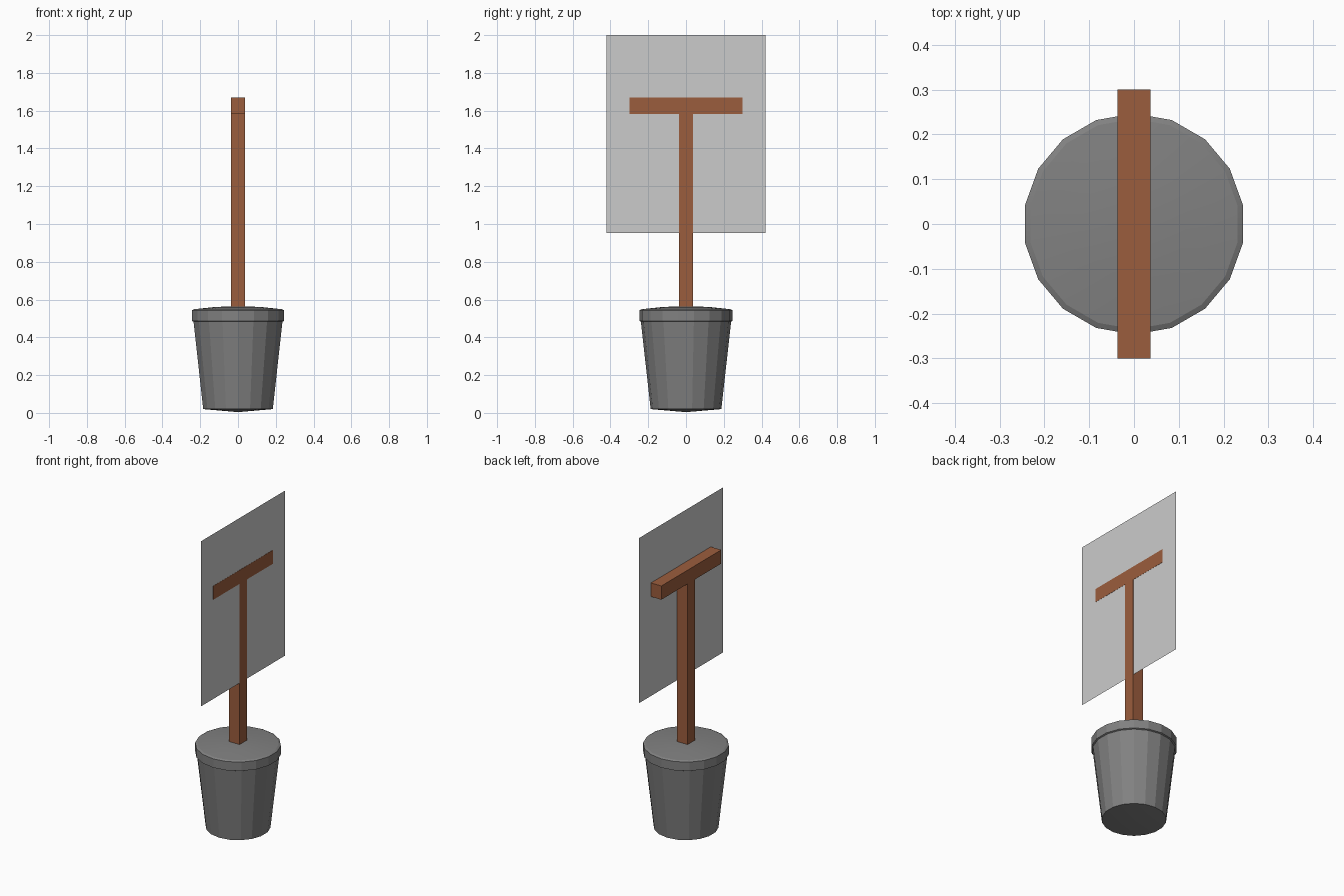
import bpy
import math

cube = bpy.data.objects.get("Cube")
if cube:
    bpy.data.objects.remove(cube, do_unlink=True)


def material(name, color):
    mat = bpy.data.materials.new(name)
    mat.use_nodes = True
    mat.diffuse_color = (*color, 1)
    mat.node_tree.nodes["Principled BSDF"].inputs["Base Color"].default_value = (*color, 1)
    return mat


wood = material("brown wood", (0.33, 0.11, 0.047))
metal = material("grey metal", (0.22, 0.22, 0.22))
board = material("pale grey board", (0.6, 0.6, 0.6))


def add_object(name, verts, faces, mat):
    mesh = bpy.data.meshes.new(name)
    mesh.from_pydata(verts, [], faces)
    mesh.materials.append(mat)
    obj = bpy.data.objects.new(name, mesh)
    bpy.context.collection.objects.link(obj)
    return obj


def box(name, half_x, half_y, bottom, top, mat):
    bpy.ops.mesh.primitive_cube_add(size=2, location=(0, 0, (bottom + top) / 2))
    obj = bpy.context.object
    obj.name = name
    obj.scale = (half_x, half_y, (top - bottom) / 2)
    bpy.ops.object.transform_apply(location=False, rotation=False, scale=True)
    obj.data.materials.append(mat)
    return obj


def lathe(name, profile, sides, mat):
    """Spin (radius, height) points; the first and last points lie on the axis."""
    rings = profile[1:-1]
    verts = [(0, 0, profile[0][1])]
    for radius, z in rings:
        for i in range(sides):
            a = math.tau * i / sides + math.pi / 2
            verts.append((radius * math.cos(a), radius * math.sin(a), z))
    verts.append((0, 0, profile[-1][1]))
    last = len(verts) - 1
    faces = []
    for i in range(sides):
        j = (i + 1) % sides
        faces.append((0, 1 + j, 1 + i))
        for r in range(len(rings) - 1):
            a, b = 1 + r * sides, 1 + (r + 1) * sides
            faces.append((a + i, a + j, b + j, b + i))
        top = 1 + (len(rings) - 1) * sides
        faces.append((top + i, top + j, last))
    return add_object(name, verts, faces, mat)


# Tapered bucket with a raised rim band and a gently domed filling
bucket = lathe("bucket", [(0, 0.004), (0.187, 0.02), (0.239, 0.483), (0.247, 0.487),
                          (0.247, 0.543), (0.235, 0.549), (0.12, 0.561), (0, 0.565)], 18, metal)
bpy.context.view_layer.objects.active = bucket
bucket.select_set(True)
bpy.ops.object.shade_smooth_by_angle(angle=math.radians(15))
bucket.select_set(False)

# Wooden post and crossbar
post = box("post", 0.037, 0.037, 0.55, 1.583, wood)
crossbar = box("crossbar", 0.037, 0.3, 1.583, 1.67, wood)

# Thin sign board set flush with the timber
add_object("sign_board", [(0.036, -0.42, 0.953), (0.036, 0.42, 0.953),
                          (0.036, 0.42, 2), (0.036, -0.42, 2)], [(0, 1, 2, 3)], board)
